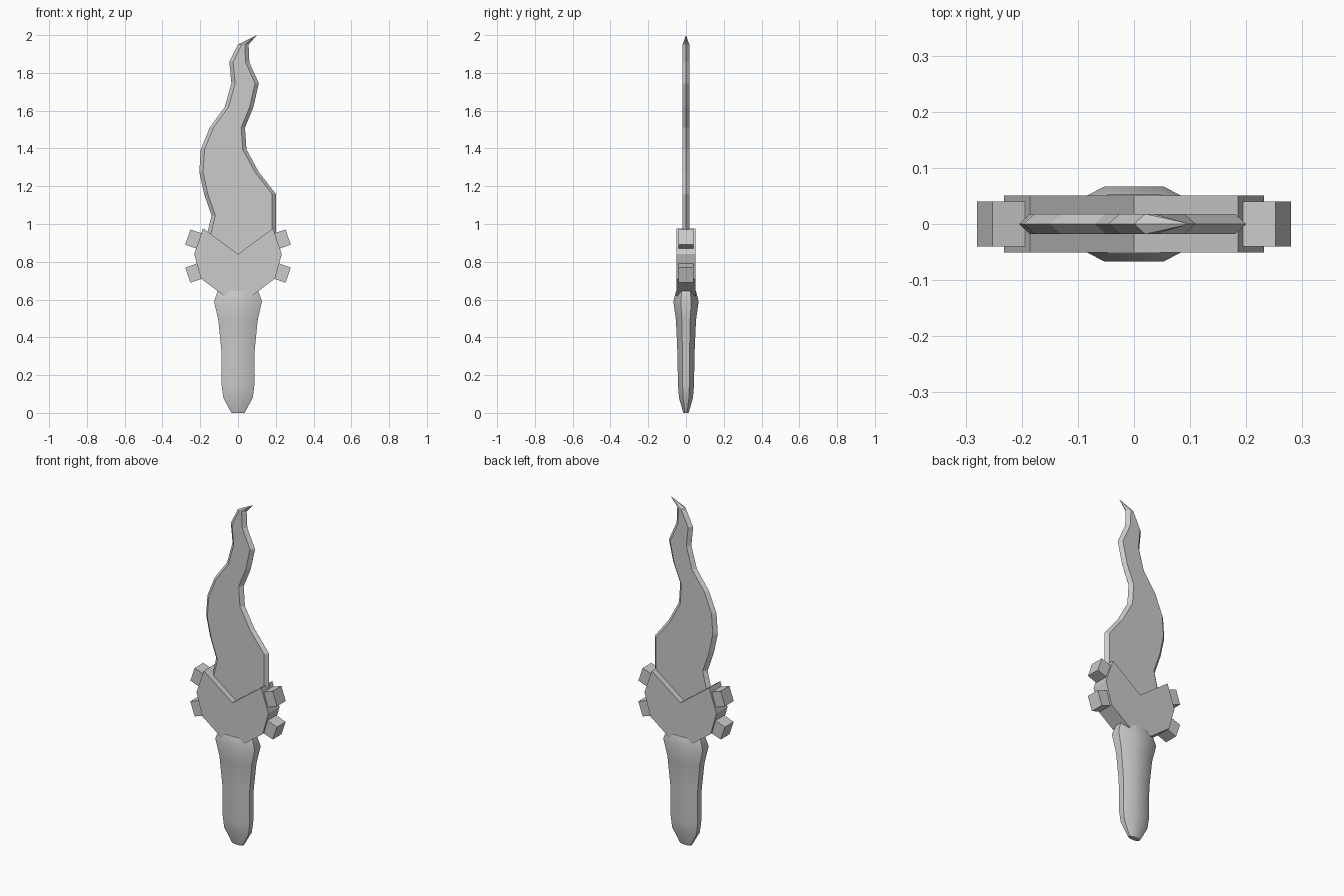
import bpy, bmesh, math
from mathutils import Matrix

if "Cube" in bpy.data.objects:
    bpy.data.objects.remove(bpy.data.objects["Cube"])


def finish(name, bm):
    bmesh.ops.recalc_face_normals(bm, faces=bm.faces)
    mesh = bpy.data.meshes.new(name)
    bm.to_mesh(mesh)
    bm.free()
    obj = bpy.data.objects.new(name, mesh)
    bpy.context.collection.objects.link(obj)
    return obj


def loft(name, rings, tip=None):
    """Skin a stack of equal-length rings, capped or closed to a tip point."""
    bm = bmesh.new()
    rows = [[bm.verts.new(p) for p in ring] for ring in rings]
    n = len(rows[0])
    for a, b in zip(rows, rows[1:]):
        for i in range(n):
            j = (i + 1) % n
            bm.faces.new((a[i], a[j], b[j], b[i]))
    bm.faces.new(rows[0])
    if tip:
        t = bm.verts.new(tip)
        for i in range(n):
            bm.faces.new((rows[-1][i], rows[-1][(i + 1) % n], t))
    else:
        bm.faces.new(rows[-1])
    return finish(name, bm)


# Wavy blade: (z, left edge, right edge) with bevelled hexagonal section
def blade_ring(z, left, right, d=0.02, t=0.018):
    return [(left, 0, z), (left + d, -t, z), (right - d, -t, z),
            (right, 0, z), (right - d, t, z), (left + d, t, z)]


blade_rows = [
    (0.82, -0.12, 0.12), (0.94, -0.165, 0.2), (1.045, -0.14, 0.2),
    (1.16, -0.18, 0.2), (1.275, -0.205, 0.11), (1.395, -0.197, 0.045),
    (1.51, -0.15, 0.037), (1.62, -0.07, 0.082), (1.745, -0.035, 0.11),
    (1.857, -0.046, 0.06), (1.95, 0.0, 0.056)]
loft("blade", [blade_ring(*r) for r in blade_rows], tip=(0.1, 0, 2.0))

# Guard: notched plate, half profile mirrored
half = [(0.185, 0.977), (0.232, 0.84), (0.195, 0.71), (0.075, 0.62)]
outline = [(0, 0.84)] + half + [(-x, z) for x, z in reversed(half)]
loft("guard", [[(x, y, z) for x, z in outline] for y in (-0.051, 0.051)])

# Guard teeth: four tilted blocks
for side, sx in (("left", -1), ("right", 1)):
    for level, sz in (("lower", -1), ("upper", 1)):
        bm = bmesh.new()
        m = (Matrix.Translation((sx * 0.226, 0, 0.83 + sz * 0.087))
             @ Matrix.Rotation(-sx * sz * math.radians(19), 4, 'Y')
             @ Matrix.Diagonal((0.084, 0.08, 0.085, 1)))
        bmesh.ops.create_cube(bm, size=1, matrix=m)
        finish(f"guard_tooth_{side}_{level}", bm)

# Handle: flattened octagonal grip, (z, half width, half depth)
grip = [(0, 0.035, 0.014), (0.08, 0.078, 0.037), (0.14, 0.086, 0.042),
        (0.33, 0.088, 0.046), (0.49, 0.104, 0.053), (0.59, 0.127, 0.067),
        (0.645, 0.108, 0.053)]


def grip_ring(z, w, d):
    k = 1 / math.cos(math.pi / 8)
    angles = [math.pi / 8 + i * math.pi / 4 for i in range(8)]
    return [(w * k * math.cos(a), d * k * math.sin(a), z) for a in angles]


handle = loft("handle", [grip_ring(*g) for g in grip])
bpy.context.view_layer.objects.active = handle
handle.select_set(True)
bpy.ops.object.shade_smooth_by_angle(angle=math.radians(50))
